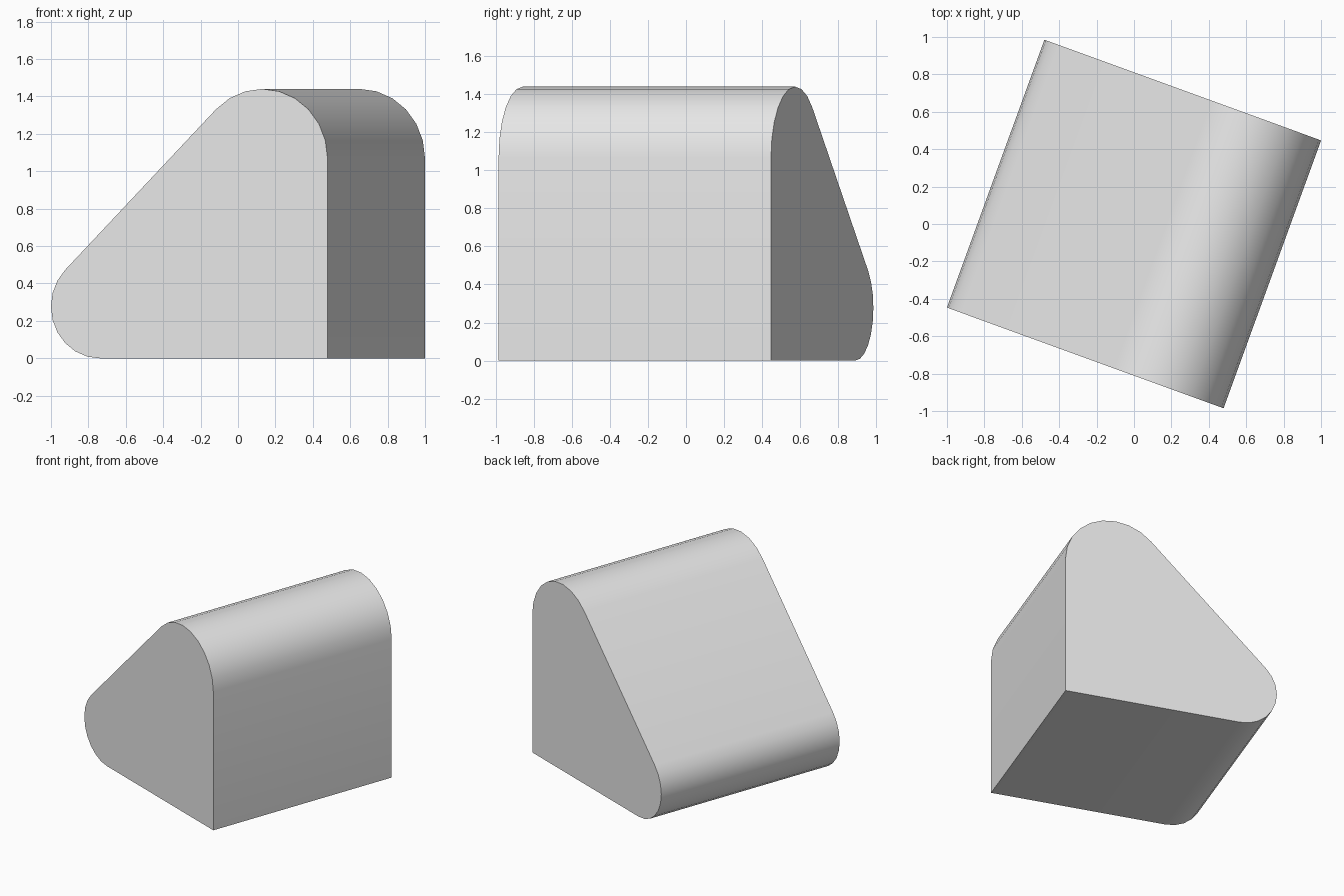
import bpy
import bmesh
from math import sin, cos, radians
from mathutils import Matrix

cube = bpy.data.objects.get("Cube")
if cube:
    bpy.data.objects.remove(cube, do_unlink=True)

WIDTH, DEPTH, HEIGHT = 1.574, 1.524, 1.44
TOP_R, TOE_R = 0.372, 0.277
TURN = radians(-20)

grey = bpy.data.materials.new("plain_grey")
grey.use_nodes = True
grey.diffuse_color = (0.8, 0.8, 0.8, 1)
grey.node_tree.nodes["Principled BSDF"].inputs["Base Color"].default_value = grey.diffuse_color


def arc(cx, cz, r, start, end, steps=9):
    """Points along a circular arc, angles in degrees."""
    angles = [radians(start + (end - start) * i / steps) for i in range(steps + 1)]
    return [(cx + r * cos(a), cz + r * sin(a)) for a in angles]


# Side profile: square heel, rounded crest, straight slope, rounded toe
half = WIDTH / 2
profile = [(half, 0)]
profile += arc(half - TOP_R, HEIGHT - TOP_R, TOP_R, 0, 135)
profile += arc(TOE_R - half, TOE_R, TOE_R, 135, 270)

# Extrude the profile along the depth and turn the block about z
bm = bmesh.new()
face = bm.faces.new([bm.verts.new((x, -DEPTH / 2, z)) for x, z in profile])
result = bmesh.ops.extrude_face_region(bm, geom=[face], use_keep_orig=True)
moved = [v for v in result["geom"] if isinstance(v, bmesh.types.BMVert)]
bmesh.ops.translate(bm, verts=moved, vec=(0, DEPTH, 0))
bmesh.ops.transform(bm, matrix=Matrix.Rotation(TURN, 4, "Z"), verts=bm.verts)
bmesh.ops.recalc_face_normals(bm, faces=bm.faces)

mesh = bpy.data.meshes.new("rounded_wedge_block")
bm.to_mesh(mesh)
bm.free()
mesh.materials.append(grey)
block = bpy.data.objects.new("rounded_wedge_block", mesh)
bpy.context.collection.objects.link(block)

# Smooth curves, crisp end edges
bpy.ops.object.select_all(action="DESELECT")
block.select_set(True)
bpy.context.view_layer.objects.active = block
bpy.ops.object.shade_smooth_by_angle(angle=radians(30))
